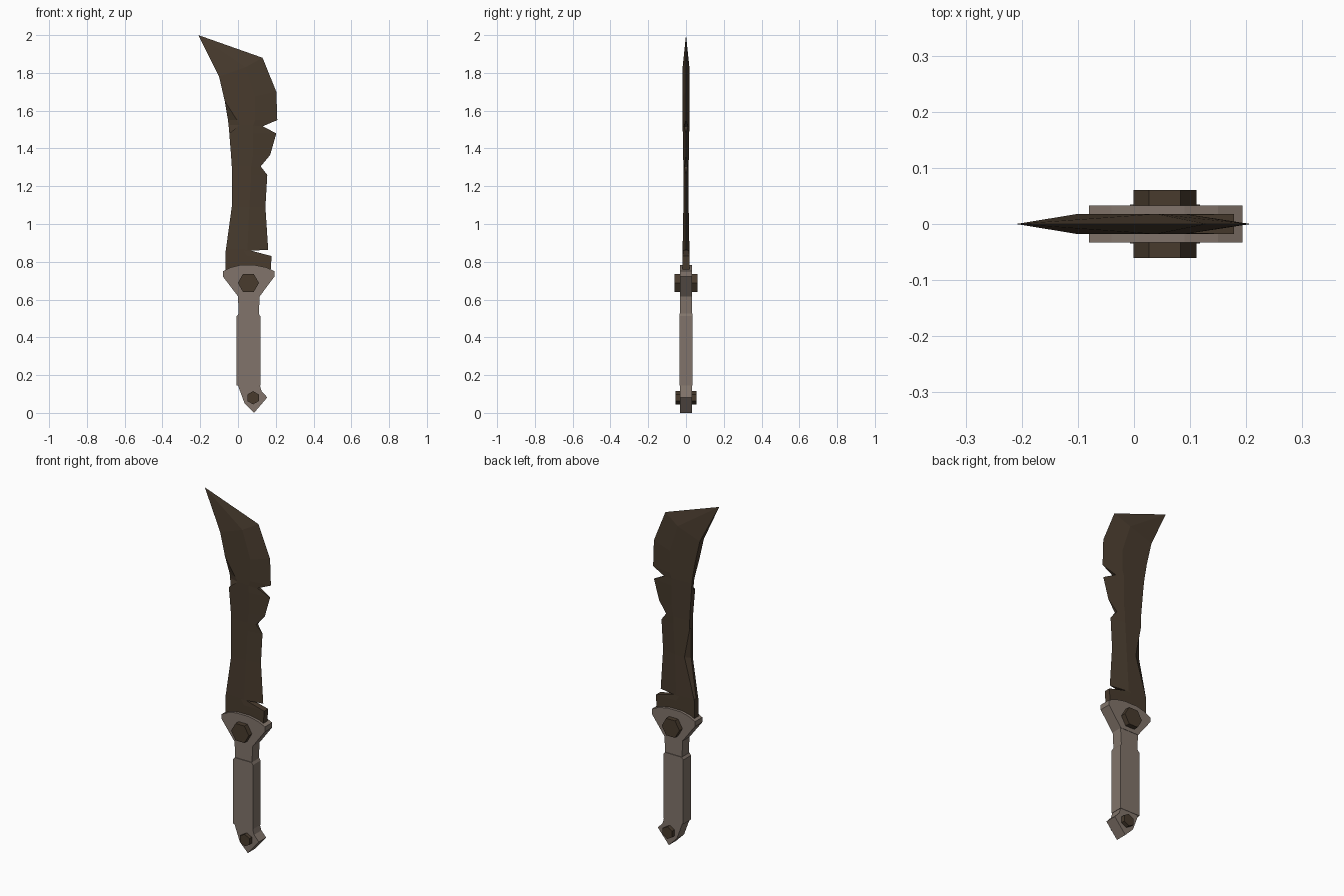
import bpy, bmesh, math


def material(name, rgb):
    m = bpy.data.materials.new(name)
    m.diffuse_color = (*rgb, 1)
    return m


DARK = material("dark bronze", (0.065, 0.044, 0.027))
GREY = material("warm grey", (0.22, 0.175, 0.145))


def finish(name, bm, mat):
    bmesh.ops.remove_doubles(bm, verts=bm.verts, dist=0.0005)
    bmesh.ops.recalc_face_normals(bm, faces=bm.faces)
    me = bpy.data.meshes.new(name)
    bm.to_mesh(me)
    bm.free()
    me.materials.append(mat)
    ob = bpy.data.objects.new(name, me)
    bpy.context.collection.objects.link(ob)
    return ob


def plate(name, outline, half, mat):
    """Front-view outline (x, z) extruded symmetrically in y."""
    bm = bmesh.new()
    a = [bm.verts.new((x, -half, z)) for x, z in outline]
    b = [bm.verts.new((x, half, z)) for x, z in outline]
    bm.faces.new(a)
    bm.faces.new(b[::-1])
    for i in range(len(a)):
        j = (i + 1) % len(a)
        bm.faces.new((a[i], b[i], b[j], a[j]))
    return finish(name, bm, mat)


def hex_bolt(name, x, z, r, half, turn):
    pts = [(x + r * math.cos(math.radians(turn + 60 * i)),
            z + r * math.sin(math.radians(turn + 60 * i))) for i in range(6)]
    return plate(name, pts, half, DARK)


# Blade: rows of spine (x, z), ridge x, edge (x, z), half thickness, edge half thickness
rows = [
    (-0.065, 0.74, 0.05, 0.172, 0.74, 0.018, 0.018),
    (-0.065, 0.83, 0.05, 0.178, 0.83, 0.018, 0.018),
    (-0.065, 0.86, 0.03, 0.065, 0.86, 0.018, 0.016),
    (-0.064, 0.865, 0.05, 0.160, 0.862, 0.018, 0.0),
    (-0.033, 1.09, 0.06, 0.145, 1.09, 0.014, 0.0),
    (-0.033, 1.26, 0.07, 0.155, 1.26, 0.014, 0.0),
    (-0.033, 1.305, 0.07, 0.120, 1.305, 0.014, 0.008),
    (-0.037, 1.365, 0.08, 0.170, 1.365, 0.015, 0.0),
    (-0.046, 1.48, 0.08, 0.203, 1.48, 0.017, 0.0),
    (-0.050, 1.525, 0.08, 0.130, 1.517, 0.018, 0.010),
    (-0.053, 1.55, 0.09, 0.208, 1.55, 0.018, 0.0),
    (-0.070, 1.65, 0.09, 0.203, 1.70, 0.018, 0.0),
    (-0.100, 1.78, 0.04, 0.130, 1.88, 0.018, 0.0),
]
front_chip = {9: 0.01, 10: -0.005}   # spine corner knocked in on the front
back_chip = {4: 0.0}                 # and on the back
bm = bmesh.new()
rings = []
for i, (xl, zl, xm, xr, zr, t, tr) in enumerate(rows):
    zm = (zl + zr) / 2
    rings.append([bm.verts.new(p) for p in (
        (front_chip.get(i, xl), -t, zl), (xm, -t, zm), (xr, -tr, zr),
        (xr, tr, zr), (xm, t, zm), (back_chip.get(i, xl), t, zl),
        (xl, 0, zl))])
for a, b in zip(rings, rings[1:]):
    for k in range(7):
        j = (k + 1) % 7
        bm.faces.new((a[k], a[j], b[j], b[k]))
bm.faces.new(rings[0][::-1])
tip = bm.verts.new((-0.21, 0, 2.0))
for k in range(7):
    bm.faces.new((rings[-1][k], rings[-1][(k + 1) % 7], tip))
finish("blade", bm, DARK)

# Guard with its tapering neck
plate("guard", [(-0.08, 0.75), (-0.04, 0.77), (0.01, 0.782), (0.09, 0.782),
                (0.15, 0.77), (0.193, 0.75), (0.193, 0.722), (0.115, 0.617),
                (0.0, 0.617), (-0.08, 0.722)], 0.033, GREY)
plate("neck", [(0.0, 0.617), (0.115, 0.617), (0.109, 0.51), (0.004, 0.51)],
      0.031, GREY)

# Grip and pommel
plate("grip", [(-0.007, 0.145), (0.118, 0.145), (0.118, 0.512), (0.110, 0.525),
               (0.003, 0.525), (-0.007, 0.512)], 0.035, GREY)
plate("pommel", [(0.0, 0.145), (0.035, 0.05), (0.085, 0.0), (0.155, 0.082),
                 (0.125, 0.115), (0.116, 0.145)], 0.033, GREY)

# Hexagonal bolts through guard and pommel
hex_bolt("guard_bolt", 0.055, 0.688, 0.056, 0.061, 0)
hex_bolt("pommel_bolt", 0.08, 0.08, 0.035, 0.055, 30)
